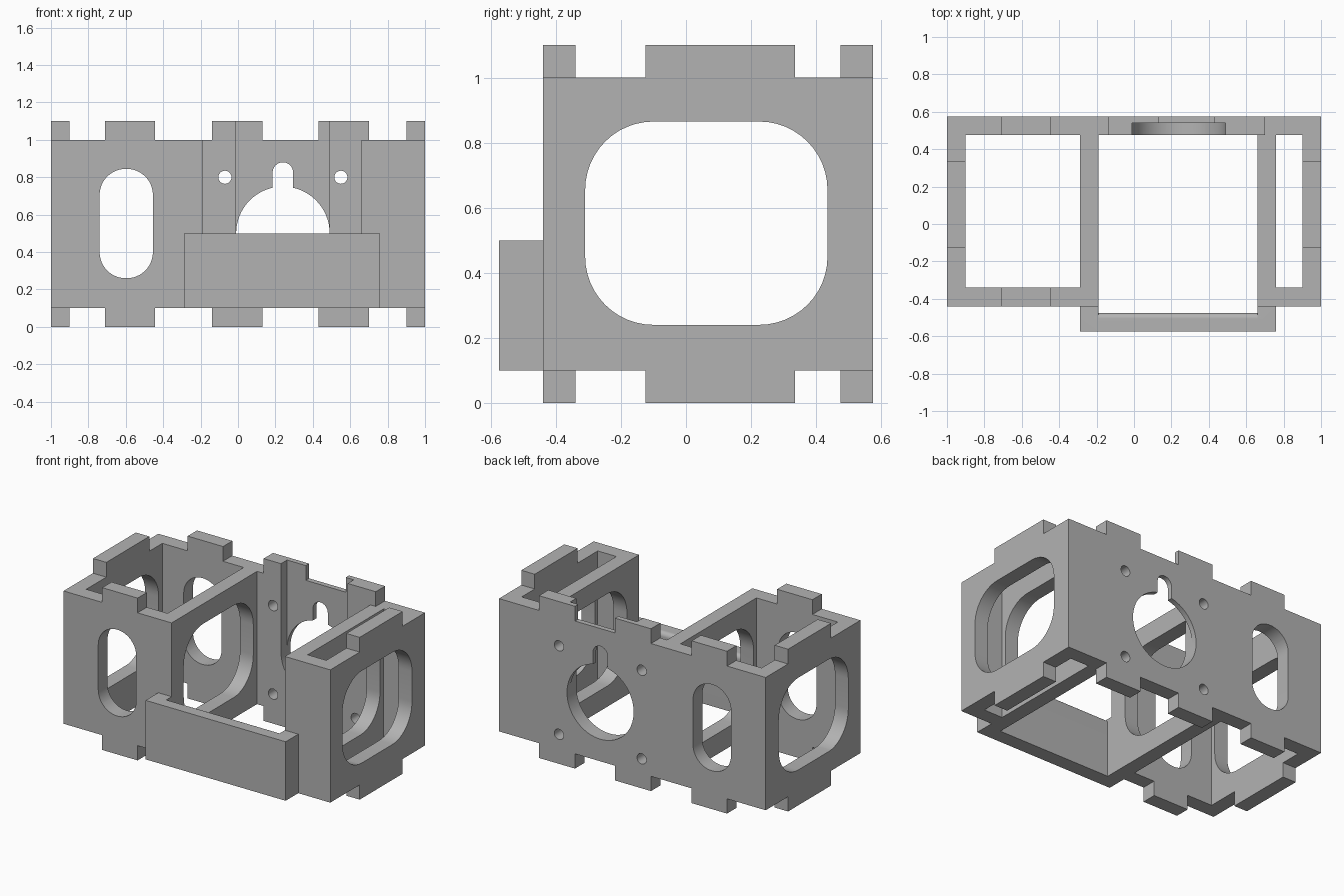
import bpy
import bmesh
from math import sin, cos, pi
from mathutils import Vector

cube = bpy.data.objects.get("Cube")
if cube:
    bpy.data.objects.remove(cube, do_unlink=True)

grey = bpy.data.materials.new("mid grey")
grey.use_nodes = True
colour = (0.45, 0.45, 0.45, 1)
grey.diffuse_color = colour
grey.node_tree.nodes["Principled BSDF"].inputs["Base Color"].default_value = colour


def prism(name, outline, axis, start, end):
    """Extrude a 2D outline along x, y or z."""
    place = {"x": lambda u, v, w: (w, u, v),
             "y": lambda u, v, w: (u, w, v),
             "z": lambda u, v, w: (u, v, w)}[axis]
    bm = bmesh.new()
    face = bm.faces.new([bm.verts.new(place(u, v, start)) for u, v in outline])
    moved = bmesh.ops.extrude_face_region(bm, geom=[face])["geom"]
    shift = Vector(place(0, 0, end - start))
    for item in moved:
        if isinstance(item, bmesh.types.BMVert):
            item.co += shift
    bmesh.ops.recalc_face_normals(bm, faces=bm.faces)
    mesh = bpy.data.meshes.new(name)
    bm.to_mesh(mesh)
    bm.free()
    mesh.materials.append(grey)
    obj = bpy.data.objects.new(name, mesh)
    bpy.context.collection.objects.link(obj)
    return obj


def rect(u0, u1, v0, v1):
    return [(u0, v0), (u1, v0), (u1, v1), (u0, v1)]


def arc(u, v, r, a0, a1, steps):
    return [(u + r * cos(a0 + (a1 - a0) * i / steps),
             v + r * sin(a0 + (a1 - a0) * i / steps)) for i in range(steps + 1)]


def circle(u, v, r, steps=32):
    return arc(u, v, r, 0, 2 * pi, steps)[:-1]


def rounded(u0, u1, v0, v1, r, steps=12):
    corners = [(u1 - r, v1 - r), (u0 + r, v1 - r), (u0 + r, v0 + r), (u1 - r, v0 + r)]
    return [p for i, (u, v) in enumerate(corners)
            for p in arc(u, v, r, i * pi / 2, (i + 1) * pi / 2, steps)]


def combine(target, other, operation):
    mod = target.modifiers.new("combine", "BOOLEAN")
    mod.operation, mod.solver, mod.object = operation, "EXACT", other
    bpy.context.view_layer.objects.active = target
    bpy.ops.object.modifier_apply(modifier=mod.name)
    bpy.data.objects.remove(other, do_unlink=True)


BACK, FRONT, LIP = 0.575, -0.44, -0.575
LOW, HIGH, T = 0.1, 1.0, 0.1
WALLS = [(-0.29, -0.19), (0.66, 0.76)]

# Wall plan: two closed side bays and an open centre bay
frame = prism("slotted_frame", rect(-1, 1, FRONT, BACK), "z", LOW, HIGH)
for x0, x1, y0 in [(-0.9, WALLS[0][0], FRONT + T), (WALLS[0][1], WALLS[1][0], -0.8),
                   (WALLS[1][1], 0.9, FRONT + T)]:
    combine(frame, prism("bay_cutter", rect(x0, x1, y0, BACK - T), "z", -0.2, 1.3),
            "DIFFERENCE")

# Joint tabs above and below the walls
tabs = [(x0, x1, BACK - T, BACK) for x0, x1 in [(-0.71, -0.445), (-0.14, 0.13), (0.43, 0.7)]]
tabs += [(-0.71, -0.445, FRONT, FRONT + T)]
tabs += [(x, x + T, -0.125, 0.335) for x in (-1, 0.9)]
for tab in tabs:
    combine(frame, prism("tab", rect(*tab), "z", 0, 1.1), "UNION")

# Low front panel with a rounded inner top edge, and its side cheeks
profile = [(LIP, LOW), (LIP, 0.5)] + arc(LIP + 0.07, 0.47, 0.03, pi / 2, 0, 8) + [(LIP + T, LOW)]
combine(frame, prism("front_panel", profile, "x", WALLS[0][0], WALLS[1][1]), "UNION")
for x0, x1 in WALLS:
    combine(frame, prism("cheek", rect(x0, x1, LIP, FRONT + T), "z", LOW, 0.5), "UNION")

# Large windows through all four side walls, slots through front and back
combine(frame, prism("window_cutter", rounded(-0.31, 0.435, 0.24, 0.865, 0.21), "x", -1.2, 1.2),
        "DIFFERENCE")
combine(frame, prism("slot_cutter", rounded(-0.74, -0.455, 0.26, 0.845, 0.14), "y", -0.8, 0.8),
        "DIFFERENCE")

# Motor pocket on the inside of the back wall, with a keyhole opening
CX, CZ, R = 0.24, 0.5, 0.25
pocket = arc(CX, CZ, R, pi, 2 * pi, 32) + [(CX + R, 1.3), (CX - R, 1.3)]
combine(frame, prism("pocket_cutter", pocket, "y", 0.4, 0.54), "DIFFERENCE")
combine(frame, prism("bore_cutter", circle(CX, CZ, R, 64), "y", 0.4, 0.7), "DIFFERENCE")
notch = arc(CX, 0.825, 0.055, 0, pi, 16) + [(CX - 0.055, 0.6), (CX + 0.055, 0.6)]
combine(frame, prism("notch_cutter", notch, "y", 0.4, 0.7), "DIFFERENCE")

# Four screw holes around the bore
for dx in (-0.31, 0.31):
    for dz in (-0.3, 0.3):
        combine(frame, prism("screw_cutter", circle(CX + dx, CZ + dz, 0.035), "y", 0.4, 0.7),
                "DIFFERENCE")

bpy.ops.object.select_all(action="DESELECT")
frame.select_set(True)
bpy.context.view_layer.objects.active = frame
bpy.ops.object.shade_smooth_by_angle(angle=pi / 6)
